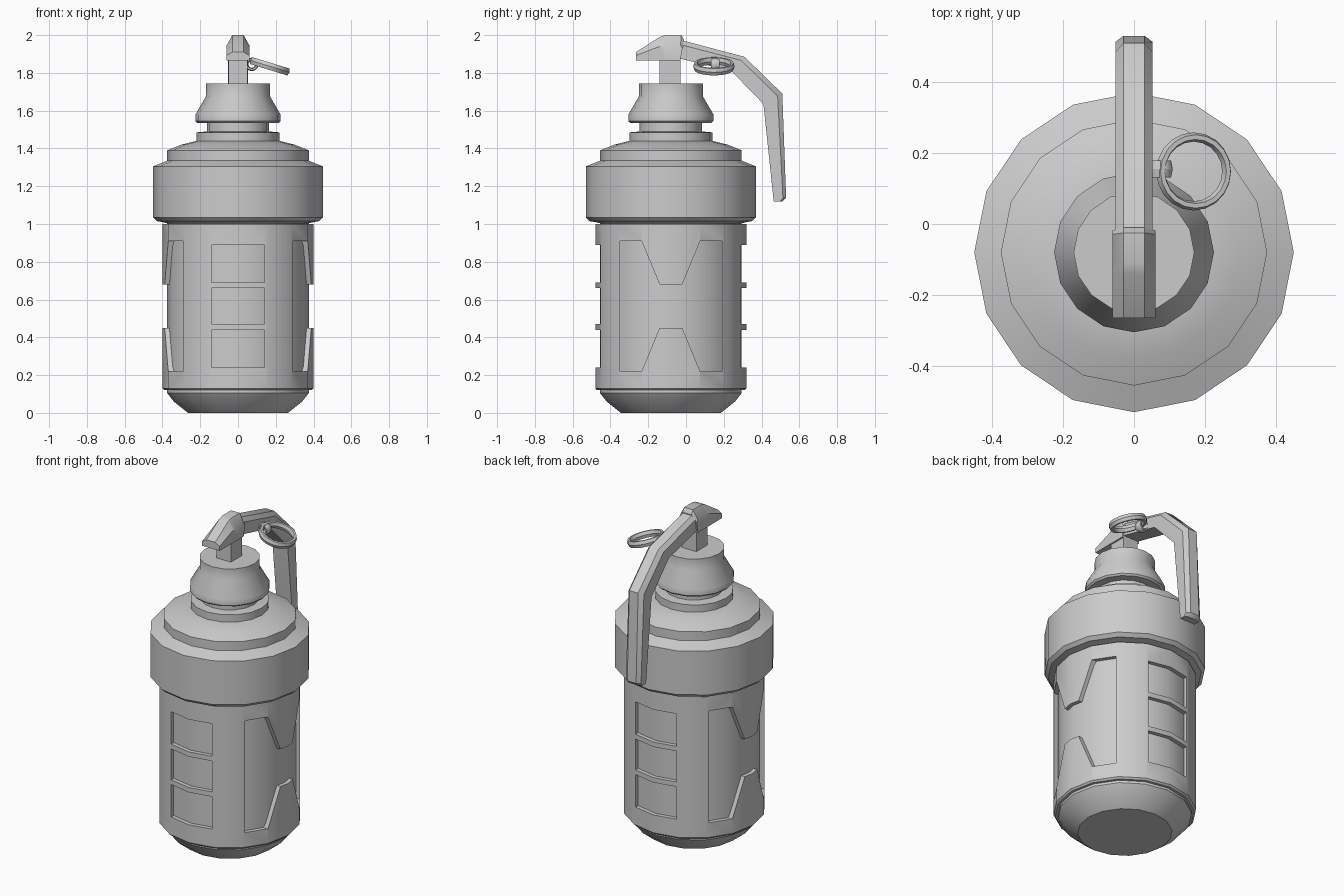
import bpy, bmesh, math
from mathutils import Vector

if "Cube" in bpy.data.objects:
    bpy.data.objects.remove(bpy.data.objects["Cube"])

CY = -0.08      # body axis in y
SIDES = 16


def finish(name, bm, smooth=True):
    bmesh.ops.recalc_face_normals(bm, faces=bm.faces)
    me = bpy.data.meshes.new(name)
    bm.to_mesh(me)
    bm.free()
    ob = bpy.data.objects.new(name, me)
    bpy.context.collection.objects.link(ob)
    if smooth:
        shade(ob)
    return ob


def shade(ob, angle=30):
    bpy.ops.object.select_all(action='DESELECT')
    ob.select_set(True)
    bpy.context.view_layer.objects.active = ob
    bpy.ops.object.shade_smooth_by_angle(angle=math.radians(angle))


def lathe(name, profile, closed=False, smooth=True):
    """Spin (radius, z) points round the body axis; cap the ends or close into a tube."""
    bm = bmesh.new()
    rings = []
    for r, z in profile:
        rings.append([bm.verts.new((r * math.sin(a), CY - r * math.cos(a), z))
                      for a in (2 * math.pi * i / SIDES for i in range(SIDES))])
    pairs = list(zip(rings, rings[1:]))
    if closed:
        pairs.append((rings[-1], rings[0]))
    else:
        bm.faces.new(rings[0])
        bm.faces.new(rings[-1])
    for a, b in pairs:
        for i in range(SIDES):
            j = (i + 1) % SIDES
            bm.faces.new((a[i], a[j], b[j], b[i]))
    return finish(name, bm, smooth)


def prism(name, points, to_3d, depth):
    """Extrude a 2D outline between -depth and +depth."""
    bm = bmesh.new()
    a, b = [[bm.verts.new(to_3d(u, v, s * depth)) for u, v in points] for s in (-1, 1)]
    bm.faces.new(a)
    bm.faces.new(b)
    for i in range(len(a)):
        j = (i + 1) % len(a)
        bm.faces.new((a[i], a[j], b[j], b[i]))
    return finish(name, bm, False)


def chamfered_bar(name, outer, inner, half_w, top_w, side=0.7):
    """Bar along y-z stations with chamfered outer edges."""
    bm = bmesh.new()
    sections = []
    for o, i in zip(outer, inner):
        o, i = Vector(o), Vector(i)
        m = i.lerp(o, side)
        pts = [(-half_w, i), (-half_w, m), (-top_w, o), (top_w, o), (half_w, m), (half_w, i)]
        sections.append([bm.verts.new((x, p.x, p.y)) for x, p in pts])
    for a, b in zip(sections, sections[1:]):
        for k in range(6):
            n = (k + 1) % 6
            bm.faces.new((a[k], a[n], b[n], b[k]))
    bm.faces.new(sections[0])
    bm.faces.new(sections[-1])
    return finish(name, bm)


def ring(name, loc, rot, major, minor, stretch, segments):
    bpy.ops.mesh.primitive_torus_add(location=loc, rotation=rot, major_radius=major,
                                     minor_radius=minor, major_segments=segments,
                                     minor_segments=6)
    ob = bpy.context.object
    ob.name = name
    ob.scale.z = stretch
    shade(ob, 40)
    return ob


# Inner core with tapered base
lathe("core", [(0.265, 0), (0.34, 0.06), (0.375, 0.105), (0.375, 1.02)])

# Outer shell, cut by windows
shell = lathe("shell", [(0.355, 0.12), (0.39, 0.12), (0.40, 0.13), (0.40, 1.0), (0.355, 1.0)],
              closed=True, smooth=False)
cutters = []
for z0, z1 in ((0.24, 0.44), (0.47, 0.66), (0.69, 0.89)):
    cutters.append(prism("window_cutter", [(-0.14, z0), (0.14, z0), (0.14, z1), (-0.14, z1)],
                         lambda u, v, d: (u, CY + d, v), 0.6))
half = [(0.27, 0.22), (0.155, 0.22), (0.06, 0.45)]
lower = half + [(-u, v) for u, v in reversed(half)]
upper = [(u, 1.13 - v) for u, v in reversed(lower)]
cutters.append(prism("side_cutter", lower + upper, lambda u, v, d: (d, CY + u, v), 0.6))
for c in cutters:
    c.hide_render = True
    mod = shell.modifiers.new("cut", 'BOOLEAN')
    mod.operation = 'DIFFERENCE'
    mod.solver = 'EXACT'
    mod.object = c
cut_mesh = bpy.data.meshes.new_from_object(
    shell.evaluated_get(bpy.context.evaluated_depsgraph_get()))
shell.modifiers.clear()
shell.data = cut_mesh
for c in cutters:
    bpy.data.objects.remove(c)
shade(shell)

# Wide collar and stepped shoulder
lathe("collar", [(0.36, 1.0), (0.40, 1.01), (0.43, 1.015), (0.45, 1.035), (0.45, 1.305),
                 (0.375, 1.335), (0.375, 1.39), (0.30, 1.42), (0.22, 1.44), (0.16, 1.44)])
# Neck ring and fuse cap
lathe("neck", [(0.20, 1.43), (0.22, 1.44), (0.22, 1.485), (0.165, 1.49), (0.165, 1.535),
               (0.215, 1.535), (0.225, 1.545), (0.225, 1.58), (0.17, 1.675), (0.17, 1.745)])

# Stem
prism("stem", [(-0.14, 1.73), (-0.03, 1.73), (-0.03, 1.88), (-0.14, 1.88)],
      lambda u, v, d: (d, u, v), 0.05)

# Lever head and bent lever arm
chamfered_bar("lever_head",
              [(-0.265, 1.91), (-0.14, 1.99), (-0.11, 2.0), (-0.025, 2.0), (-0.01, 1.975)],
              [(-0.265, 1.865), (-0.14, 1.865), (-0.11, 1.865), (-0.035, 1.865), (-0.03, 1.865)],
              0.06, 0.03, 0.6)
chamfered_bar("lever_arm",
              [(-0.05, 1.98), (0.31, 1.885), (0.51, 1.69), (0.53, 1.14), (0.51, 1.12)],
              [(-0.05, 1.88), (0.24, 1.81), (0.41, 1.635), (0.463, 1.13), (0.465, 1.12)],
              0.052, 0.03, 0.75)

# Pull ring and its link
ring("pull_ring", (0.168, 0.148, 1.835), (0, math.radians(17), 0), 0.097, 0.013, 1.7, 20)
ring("ring_link", (0.073, 0.155, 1.845), (math.radians(90), 0, 0), 0.027, 0.009, 3.0, 12)
